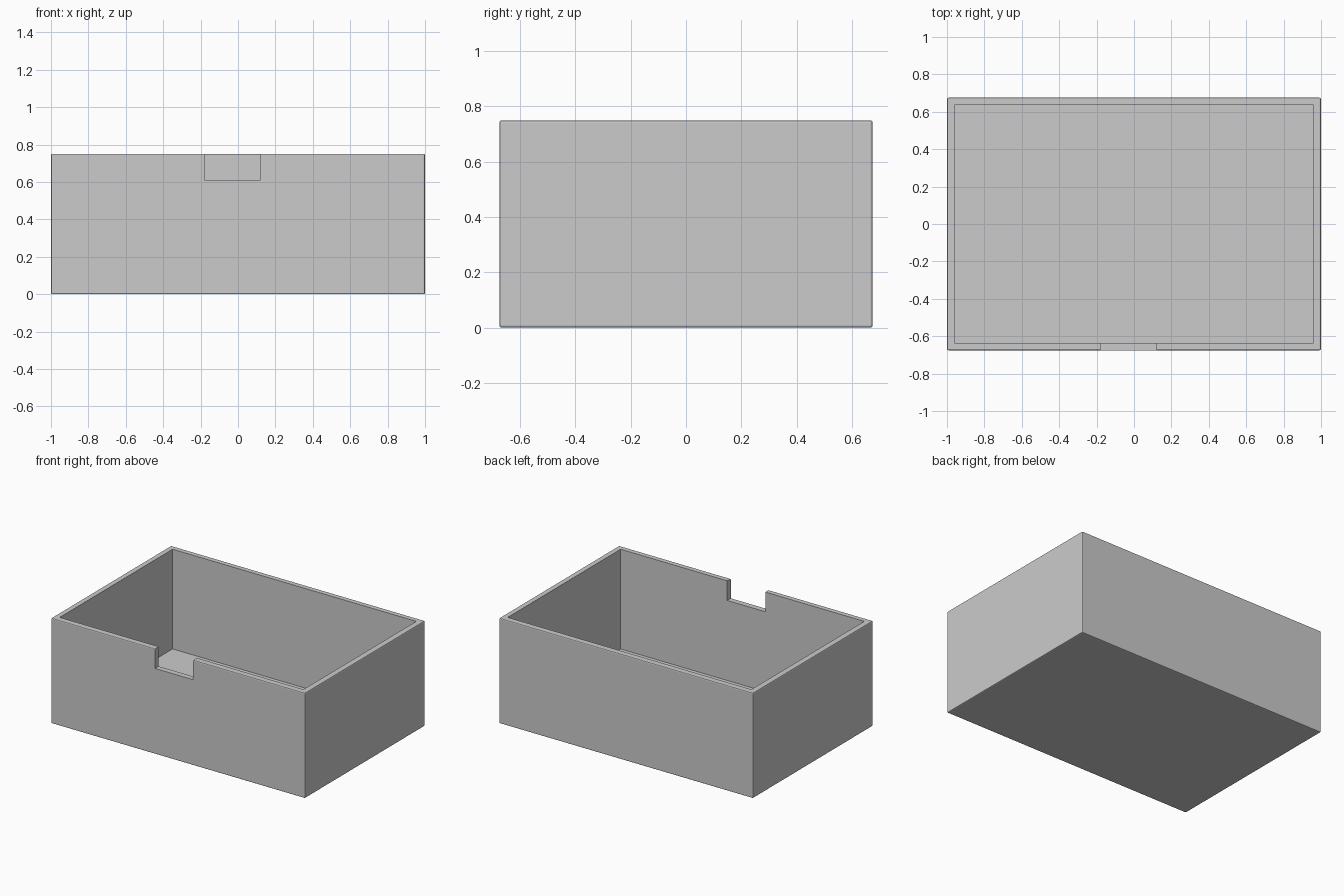
import bpy
import bmesh
from mathutils import Vector

cube = bpy.data.objects.get("Cube")
if cube:
    bpy.data.objects.remove(cube, do_unlink=True)

WIDTH, DEPTH, HEIGHT = 2.0, 1.35, 0.75
WALL = 0.04
EDGE = 0.007

grey = bpy.data.materials.new("plain grey")
grey.use_nodes = True
colour = (0.6, 0.6, 0.6, 1)
grey.diffuse_color = colour
grey.node_tree.nodes["Principled BSDF"].inputs["Base Color"].default_value = colour


def block(name, low, high):
    """Axis-aligned block between two corners."""
    low, high = Vector(low), Vector(high)
    bm = bmesh.new()
    bmesh.ops.create_cube(bm, size=1)
    bmesh.ops.scale(bm, vec=high - low, verts=bm.verts)
    bmesh.ops.translate(bm, vec=(low + high) / 2, verts=bm.verts)
    mesh = bpy.data.meshes.new(name)
    bm.to_mesh(mesh)
    bm.free()
    mesh.materials.append(grey)
    obj = bpy.data.objects.new(name, mesh)
    bpy.context.collection.objects.link(obj)
    return obj


# Open tray with slightly softened outer edges
x, y = WIDTH / 2, DEPTH / 2
tray = block("open_box", (-x, -y, 0), (x, y, HEIGHT))
bevel = tray.modifiers.new("soft edges", "BEVEL")
bevel.width = EDGE
bevel.segments = 2

# Hollow interior and the off-centre notch in the front wall
cutters = [
    block("cavity_cutter", (WALL - x, WALL - y, WALL), (x - WALL, y - WALL, 1)),
    block("notch_cutter", (-0.18, -y - 0.1, 0.61), (0.12, -y + 0.1, 1)),
]
for cutter in cutters:
    cut = tray.modifiers.new(cutter.name, "BOOLEAN")
    cut.operation = "DIFFERENCE"
    cut.solver = "EXACT"
    cut.object = cutter

# Apply the cuts and discard the cutters
bpy.context.view_layer.update()
graph = bpy.context.evaluated_depsgraph_get()
finished = bpy.data.meshes.new_from_object(tray.evaluated_get(graph))
tray.modifiers.clear()
tray.data = finished
for cutter in cutters:
    bpy.data.objects.remove(cutter, do_unlink=True)
